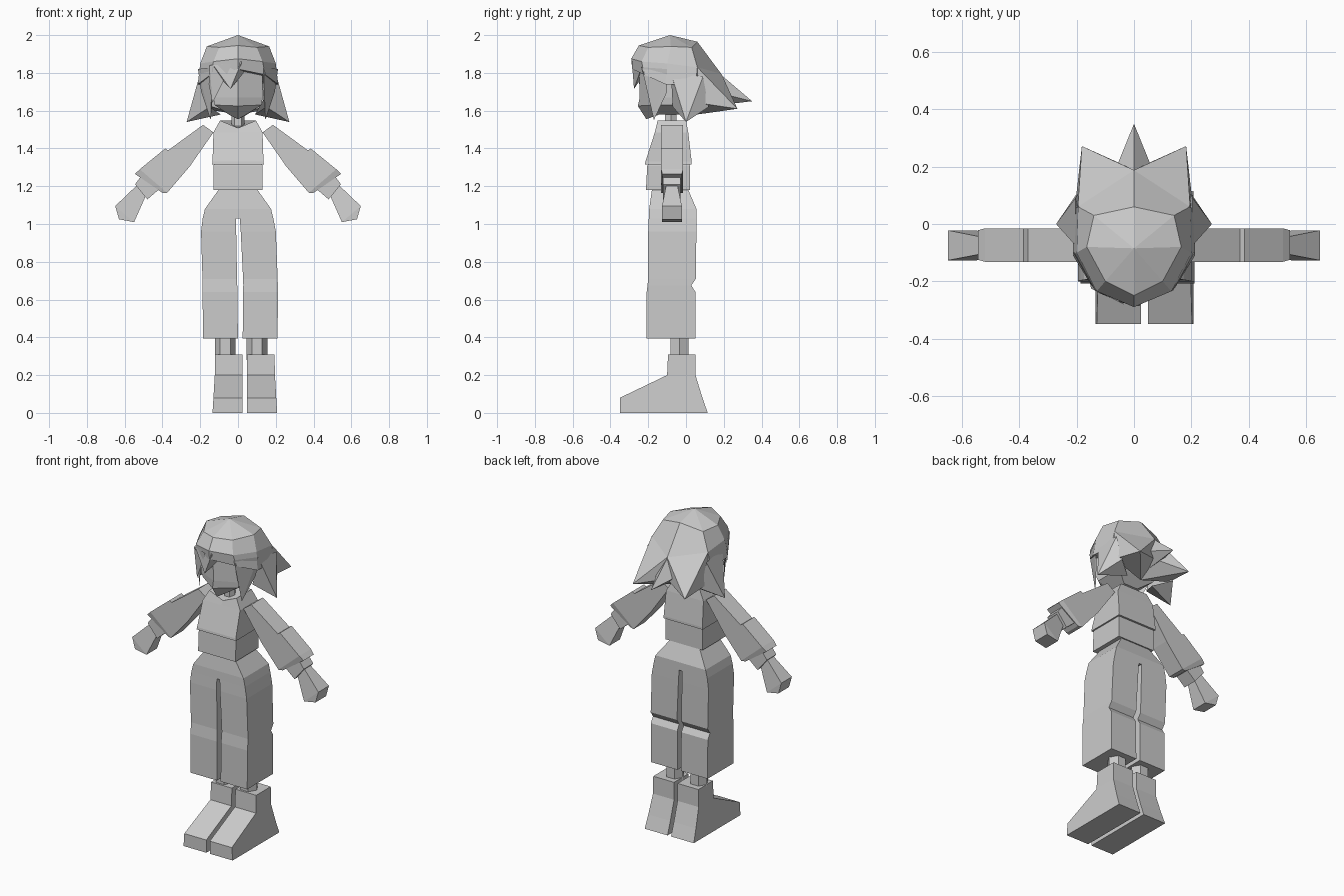
import bpy, bmesh, math

grey = bpy.data.materials.new("light grey")
grey.diffuse_color = (0.6, 0.6, 0.6, 1)


def make(name, verts, faces):
    """Flat-shaded mesh object with outward normals."""
    bm = bmesh.new()
    vs = [bm.verts.new(v) for v in verts]
    for f in faces:
        bm.faces.new([vs[i] for i in f])
    bmesh.ops.remove_doubles(bm, verts=bm.verts, dist=0.0005)
    bmesh.ops.recalc_face_normals(bm, faces=bm.faces)
    mesh = bpy.data.meshes.new(name)
    bm.to_mesh(mesh)
    bm.free()
    mesh.materials.append(grey)
    ob = bpy.data.objects.new(name, mesh)
    bpy.context.collection.objects.link(ob)
    return ob


def loft(name, rings):
    """Skin a stack of equal-sized rings and cap both ends."""
    n = len(rings[0])
    faces = [list(range(n)), [(len(rings) - 1) * n + i for i in range(n)]]
    for r in range(len(rings) - 1):
        for i in range(n):
            j = (i + 1) % n
            faces.append([r * n + i, r * n + j, (r + 1) * n + j, (r + 1) * n + i])
    return make(name, [p for ring in rings for p in ring], faces)


def box_stack(name, rows):
    """Rows of (z, x0, x1, y0, y1)."""
    return loft(name, [[(a, c, z), (b, c, z), (b, d, z), (a, d, z)]
                       for z, a, b, c, d in rows])


def spike(name, base, tip):
    """Pointed lock of hair from a base polygon to a tip."""
    n = len(base)
    return make(name, base + [tip],
                [list(range(n))] + [[i, (i + 1) % n, n] for i in range(n)])


def column(name, x, y, r, z0, z1, sides=6):
    loft(name, [[(x + r * math.cos(2 * math.pi * i / sides),
                  y + r * math.sin(2 * math.pi * i / sides), z)
                 for i in range(sides)] for z in (z0, z1)])


# Upper body: shirt hem, chest with V neckline, neck
box_stack("waist", [(1.14, -.10, .10, -.18, 0), (1.22, -.10, .10, -.18, 0)])
box_stack("shirt_hem", [(1.18, -.13, .13, -.212, .02), (1.31, -.13, .13, -.205, .02),
                        (1.33, -.12, .12, -.19, .01)])
loft("chest", [[(-w, f, z), (0, f, z - dip), (w, f, z), (w, b, z), (0, b, z), (-w, b, z)]
               for z, w, f, b, dip in [(1.315, .137, -.217, .03, 0),
                                       (1.33, .135, -.215, .03, 0),
                                       (1.485, .13, -.165, .012, 0),
                                       (1.548, .095, -.15, 0, .04)]])
column("neck", 0, -.08, .035, 1.49, 1.62)

# Trousers: hips and two wide legs
box_stack("hips", [(1.185, -.10, .10, -.18, .01), (1.08, -.175, .175, -.195, .055),
                   (1.03, -.187, .187, -.197, .055)])
LEG = [(1.03, .187, .010, -.197, .055), (.96, .198, .012, -.20, .055),
       (.71, .199, .016, -.20, .052), (.675, .199, .016, -.204, .028),
       (.64, .199, .014, -.208, .05), (.395, .198, .013, -.208, .05)]
for side, s in (("left", -1), ("right", 1)):
    # legs lean slightly to one side towards the hem
    rows = []
    for z, o, i, f, b in LEG:
        k = .012 * min(1, (1.03 - z) / .35)
        rows.append((z, s * o + k, s * i + k, f, b))
    box_stack(side + "_trouser_leg", rows)

    # Shin and boot
    cx = -.055 if s < 0 else .1275
    column(side + "_shin", cx + (-.012 if s < 0 else -.027), -.035, .055, .28, .42)
    out, inn = s * .079, s * -.079
    boot = [(.31, .066, -.095, .05), (.2, .068, -.10, .05),
            (.08, .075, -.35, .087), (0, .080, -.35, .115)]
    loft(side + "_boot", [[(cx + inn, f, z), (cx + s * o, f, z),
                           (cx + s * o, b, z), (cx + inn, b, z)]
                          for z, o, f, b in boot])

    # Arms: each ring is (top x, top z, bottom x, bottom z, y0, y1)
    def arm(name, rings):
        loft(side + name, [[(s * a, f, b), (s * a, k, b), (s * c, k, d), (s * c, f, d)]
                           for a, b, c, d, f, k in rings])

    arm("_sleeve", [(.185, 1.525, .13, 1.485, -.132, -.015),
                    (.37, 1.39, .245, 1.32, -.132, -.015),
                    (.385, 1.40, .255, 1.305, -.132, -.015),
                    (.52, 1.29, .375, 1.165, -.132, -.015),
                    (.545, 1.265, .40, 1.165, -.125, -.022)])
    arm("_cuff", [(.50, 1.27, .41, 1.19, -.122, -.028),
                  (.545, 1.21, .48, 1.13, -.122, -.028)])
    arm("_hand", [(.535, 1.205, .49, 1.145, -.105, -.045),
                  (.65, 1.095, .55, 1.01, -.127, -.022),
                  (.63, 1.025, .55, 1.01, -.127, -.022)])

# Face with pointed chin
loft("head", [[(0, f, z - d), (w, c, z), (w, b, z), (-w, b, z), (-w, c, z)]
              for z, w, f, c, b, d in [(1.58, .05, -.21, -.14, -.03, .025),
                                       (1.63, .125, -.255, -.17, .02, .005),
                                       (1.67, .13, -.245, -.185, .05, 0),
                                       (1.88, .13, -.25, -.19, .05, 0)]])

# Hair cap: half columns running front to back, mirrored into full rings
ROWS = [
    [(0, -.25, 1.945), (.10, -.20, 1.935), (.165, -.08, 1.94), (.14, .03, 1.935), (0, .06, 1.965)],
    [(0, -.29, 1.875), (.13, -.235, 1.86), (.20, -.10, 1.85), (.195, .06, 1.83), (0, .19, 1.79)],
    [(0, -.285, 1.82), (.145, -.22, 1.79), (.213, -.11, 1.74), (.212, .05, 1.73), (0, .20, 1.70)]]
rings = [row + [(-x, y, z) for x, y, z in row[3:0:-1]] for row in ROWS]
n = 8
verts = [p for r in rings for p in r] + [(0, -.085, 2.0), (0, -.06, 1.78)]
faces = [[i, (i + 1) % n, 24] for i in range(n)]
faces += [[16 + i, 16 + (i + 1) % n, 25] for i in range(n)]
for r in (0, 8):
    faces += [[r + i, r + (i + 1) % n, r + 8 + (i + 1) % n, r + 8 + i] for i in range(n)]
make("hair_cap", verts, faces)

# Swept-back locks around the sides and back
spike("back_lock", [(0, .185, 1.79), (.065, .19, 1.69), (0, .10, 1.62), (-.065, .19, 1.69)],
      (0, .35, 1.65))
for side, s in (("left", -1), ("right", 1)):
    spike(side + "_back_lock", [(0, .188, 1.795), (s * .196, .06, 1.83), (s * .205, .07, 1.64),
                                (0, .06, 1.58), (0, .19, 1.66)], (s * .182, .272, 1.61))
    spike(side + "_side_lock", [(s * .20, -.08, 1.80), (s * .205, .09, 1.78),
                                (s * .19, .12, 1.62), (s * .09, .05, 1.58),
                                (s * .15, -.07, 1.62)], (s * .272, .0, 1.54))
    spike(side + "_cheek_lock", [(s * .135, -.235, 1.83), (s * .212, -.10, 1.82),
                                 (s * .195, -.10, 1.70), (s * .13, -.19, 1.72)],
          (s * .145, -.17, 1.55))

# Fringe locks
spike("fringe_lock", [(.02, -.287, 1.86), (-.13, -.238, 1.84), (-.11, -.225, 1.79),
                      (.03, -.245, 1.80)], (-.04, -.275, 1.715))
spike("fringe_sweep", [(-.03, -.283, 1.85), (-.15, -.225, 1.84), (-.155, -.20, 1.74)],
      (-.135, -.215, 1.64))
